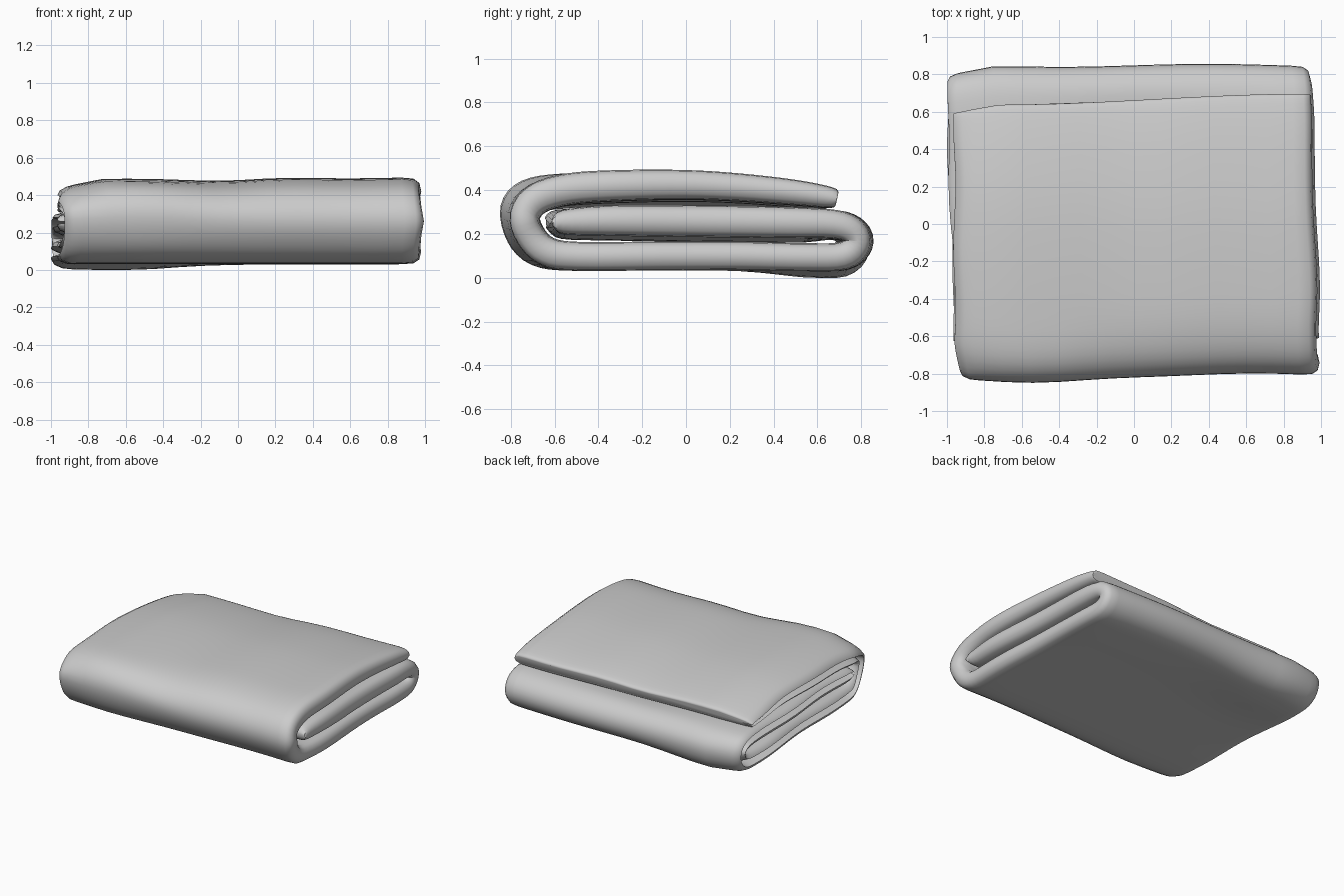
import bpy, bmesh, math
from mathutils import Vector

if "Cube" in bpy.data.objects:
    bpy.data.objects.remove(bpy.data.objects["Cube"])

# One cloth colour
cloth = bpy.data.materials.new("cloth grey")
cloth.use_nodes = True
GREY = (0.6, 0.6, 0.6, 1)
cloth.diffuse_color = GREY
cloth.node_tree.nodes["Principled BSDF"].inputs["Base Color"].default_value = GREY

# Fold path: y, z, half thickness, from the top flap to the tucked-in end
PATH = [Vector(p) for p in (
    (.69, .358, .025), (.665, .362, .045), (.5, .385, .056), (.25, .408, .062),
    (0, .42, .066), (-.3, .417, .069), (-.54, .402, .07), (-.69, .36, .069),
    (-.752, .285, .068), (-.728, .195, .068), (-.65, .12, .068), (-.5, .098, .066),
    (-.1, .1, .066), (.25, .1, .065), (.55, .094, .064), (.72, .1, .064),
    (.783, .152, .062), (.768, .21, .062), (.68, .244, .065), (.45, .254, .07),
    (0, .26, .071), (-.35, .262, .068), (-.57, .256, .055), (-.62, .252, .02))]
STEPS = 4


def spline(pts, i, t):
    a, b, c, d = (pts[min(max(i + k, 0), len(pts) - 1)] for k in (-1, 0, 1, 2))
    return .5 * (2 * b + (c - a) * t + (2 * a - 5 * b + 4 * c - d) * t * t
                 + (3 * b - a - 3 * c + d) * t ** 3)


def bump(v, centre, width):
    return math.exp(-((v - centre) / width) ** 2)


def ramp(v, lo, hi):
    t = min(max((v - lo) / (hi - lo), 0), 1)
    return t * t * (3 - 2 * t)


def side_edges(y, z):
    """Left and right hems, which wander with depth and layer."""
    low = 1 - ramp(z, .25, .36)
    left = -.96 + .035 * (1 - ramp(y, -.78, -.6)) - .035 * low * ramp(y, -.5, .5)
    left += .006 * math.sin(9 * y + 14 * z)
    right = .952 + .028 * bump(y, -.35, .35) - .014 * ramp(y, .5, .85)
    right += .02 * (1 - ramp(y, -.8, -.5)) + .014 * bump(z, .26, .06)
    return left, right


def cross_section(left, right):
    """Closed loop of x, thickness factor: open mouth one end, round hem the other."""
    upper = [(left, .4), (left + .012, .75), (left + .05, .97)]
    upper += [(left + .1 + (right - left - .2) * k / 12, 1) for k in range(13)]
    upper += [(right - .04, .93), (right - .01, .62)]
    lower = [(x, -n) for x, n in reversed(upper)]
    return [(left + .08, 0)] + upper + [(right, 0)] + lower


def settle(x, y, z, u):
    """Uneven sag and skew of the hand-folded cloth."""
    front = 1 - ramp(y, -.8, -.2)
    back = ramp(y, .3, .8)
    sag_left = 1 - ramp(x, -1, -.7)
    dy = front * (.022 * bump(x, .65, .45) - .028 * bump(x, -.55, .35))
    if u < .2:
        dy -= (.058 * (1 - ramp(x, -.7, .9)) + .045 * sag_left) * ramp(y, .1, .6)
    else:
        dy -= .05 * back * sag_left
        dy += .008 * back * math.sin(4 * x)
    high = ramp(z, .25, .42)
    dz = high * (.006 * bump(x, .25, .25) + .006 * bump(x, .9, .2) - .05 * sag_left)
    dz -= .012 * high * bump(x, -.1, .25)
    # the front roll rides up along its left half
    dz += .03 * (1 - ramp(y, -.85, -.45)) * bump(x, -.55, .4) * ramp(z, .12, .3)
    # the back fold droops at its left corner
    dz -= .034 * bump(x, -.68, .4) * bump(y, .66, .3) * (1 - ramp(z, .08, .2))
    # the tucked layer rests on the one below it
    if u > .77:
        dz -= .024 * bump(x, 0, .6) * (1 - ramp(y, .5, .75))
    return Vector((x, y + dy, max(z + dz, 0)))


# Sweep the section along the fold
bm = bmesh.new()
stations = [spline(PATH, i, k / STEPS) for i in range(len(PATH) - 1) for k in range(STEPS)]
stations.append(PATH[-1])
rings = []
for i, p in enumerate(stations):
    run = stations[min(i + 1, len(stations) - 1)] - stations[max(i - 1, 0)]
    length = math.hypot(run.x, run.y)
    ny, nz = run.y / length, -run.x / length
    ring = []
    for x, n in cross_section(*side_edges(p.x, p.y)):
        y, z = p.x + ny * n * p.z, p.y + nz * n * p.z
        ring.append(bm.verts.new(settle(x, y, z, i / len(stations))))
    rings.append(ring)
for a, b in zip(rings, rings[1:]):
    for k in range(len(a)):
        m = (k + 1) % len(a)
        bm.faces.new((a[k], a[m], b[m], b[k]))
bm.faces.new(rings[0])
bm.faces.new(rings[-1])
bmesh.ops.recalc_face_normals(bm, faces=bm.faces)

mesh = bpy.data.meshes.new("folded_cloth")
bm.to_mesh(mesh)
bm.free()
mesh.materials.append(cloth)
blanket = bpy.data.objects.new("folded_cloth", mesh)
bpy.context.collection.objects.link(blanket)
bpy.context.view_layer.objects.active = blanket
blanket.select_set(True)
bpy.ops.object.shade_smooth_by_angle(angle=math.radians(50))
